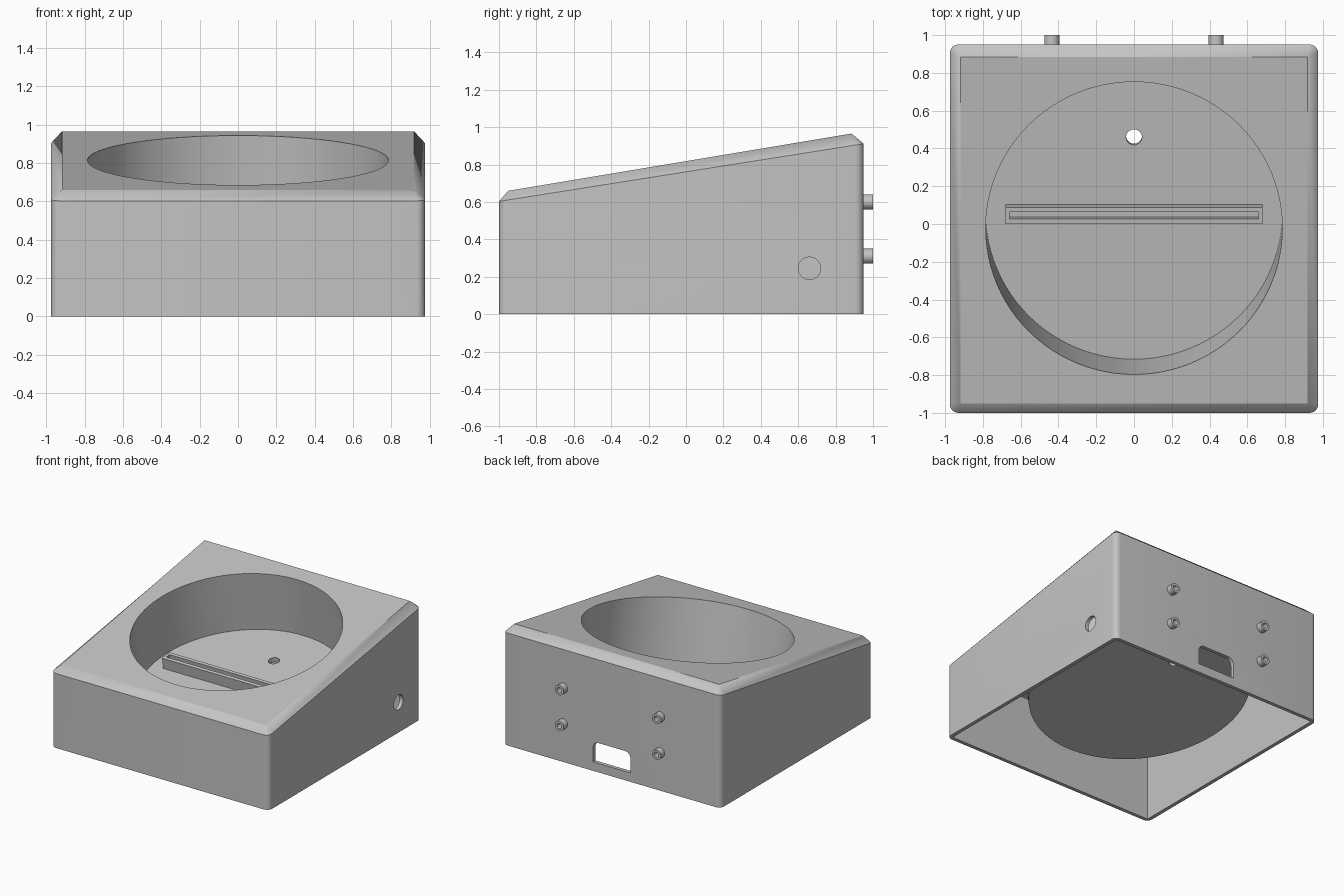
import bpy, bmesh, math
from mathutils import Matrix, Vector

if "Cube" in bpy.data.objects:
    bpy.data.objects.remove(bpy.data.objects["Cube"])

grey = bpy.data.materials.new("plain grey")
grey.use_nodes = True
colour = (0.55, 0.55, 0.55, 1)
grey.diffuse_color = colour
grey.node_tree.nodes["Principled BSDF"].inputs["Base Color"].default_value = colour

SLOPE = 1 / 6
TILT = math.atan(SLOPE)
DEPTH = 0.49


def top_z(y):
    return 0.818 + SLOPE * y


# Frame lying on the sloped top, centred on the dish
DISH = Matrix.Translation((0, -0.022, top_z(-0.022))) @ Matrix.Rotation(TILT, 4, 'X')


def finish(name, bm):
    bmesh.ops.remove_doubles(bm, verts=bm.verts, dist=1e-5)
    bmesh.ops.recalc_face_normals(bm, faces=bm.faces)
    mesh = bpy.data.meshes.new(name)
    bm.to_mesh(mesh)
    bm.free()
    mesh.materials.append(grey)
    obj = bpy.data.objects.new(name, mesh)
    bpy.context.collection.objects.link(obj)
    return obj


def box(name, lo, hi, frame=Matrix()):
    lo, hi = Vector(lo), Vector(hi)
    bm = bmesh.new()
    scale = Matrix.Diagonal((hi - lo).to_4d())
    scale[3][3] = 1
    bmesh.ops.create_cube(bm, size=1, matrix=frame @ Matrix.Translation((lo + hi) / 2) @ scale)
    return finish(name, bm)


def cylinder(name, radius, z0, z1, frame, sides=32):
    bm = bmesh.new()
    bmesh.ops.create_cone(bm, cap_ends=True, segments=sides, radius1=radius, radius2=radius,
                          depth=z1 - z0, matrix=frame @ Matrix.Translation((0, 0, (z0 + z1) / 2)))
    return finish(name, bm)


def loft(name, rings):
    bm = bmesh.new()
    loops = [[bm.verts.new(p) for p in ring] for ring in rings]
    for a, b in zip(loops, loops[1:]):
        for i in range(len(a)):
            j = (i + 1) % len(a)
            bm.faces.new((a[i], a[j], b[j], b[i]))
    bm.faces.new(loops[0])
    bm.faces.new(loops[-1])
    return finish(name, bm)


def ring(x, y0, y1, radius, height):
    pts = []
    corners = ((x, y1), (-x, y1), (-x, y0), (x, y0))
    for k, (cx, cy) in enumerate(corners):
        mx = cx - math.copysign(radius, cx)
        my = cy - (radius if cy == y1 else -radius)
        for s in range(7):
            a = math.pi / 2 * (k + s / 6)
            px, py = mx + radius * math.cos(a), my + radius * math.sin(a)
            pts.append((px, py, height(py)))
    return pts


def cut(target, cutter):
    mod = target.modifiers.new("cut", 'BOOLEAN')
    mod.operation = 'DIFFERENCE'
    mod.solver = 'EXACT'
    mod.object = cutter
    bpy.context.view_layer.objects.active = target
    bpy.ops.object.modifier_apply(modifier=mod.name)
    bpy.data.objects.remove(cutter)


# Wedge housing with rounded corners and a chamfered top
housing = loft("housing", [
    ring(0.975, -1, 0.95, 0.045, lambda y: 0),
    ring(0.975, -1, 0.95, 0.045, lambda y: 0.603 + 0.158 * (y + 1)),
    ring(0.918, -0.95, 0.885, 0, top_z)])

# Hollow underside, leaving the wall of the dish standing
cavity = loft("cavity", [
    ring(0.945, -0.97, 0.92, 0, lambda y: -0.1),
    ring(0.945, -0.97, 0.92, 0, lambda y: top_z(y) - 0.06)])
cut(cavity, cylinder("dish_shell", 0.83, -DEPTH - 0.04, 0.2, DISH, 96))
cut(housing, cavity)

# Round dish and its drain hole
cut(housing, cylinder("dish_space", 0.785, -DEPTH, 0.3, DISH, 96))
cut(housing, cylinder("floor_hole", 0.042, -0.7, -0.3, DISH @ Matrix.Translation((0, 0.407, 0))))

# Hole in the left wall
side = Matrix.Translation((0, 0.66, 0.245)) @ Matrix.Rotation(math.pi / 2, 4, 'Y')
cut(housing, cylinder("side_hole", 0.06, 0.9, 1.1, side))

# Cable opening in the back, with rounded upper corners
bm = bmesh.new()
bmesh.ops.create_cube(bm, size=1, matrix=Matrix.Translation((0, 0.94, 0.155))
                      @ Matrix.Diagonal((0.335, 0.2, 0.165, 1)))
upper = [e for e in bm.edges if all(v.co.z > 0.155 for v in e.verts)
         and abs(e.verts[0].co.x - e.verts[1].co.x) < 0.01]
bmesh.ops.bevel(bm, geom=upper, offset=0.05, segments=6, profile=0.5, affect='EDGES')
cut(housing, finish("cable_opening", bm))

# Slotted support rail across the dish floor
rail = box("support_rail", (-0.68, -0.045, -DEPTH - 0.01), (0.68, 0.045, -DEPTH + 0.09), DISH)
cut(rail, box("rail_slot", (-0.66, -0.017, -DEPTH + 0.03), (0.66, 0.019, 0), DISH))

# Four hollow pegs on the back
parts = [housing, rail]
for x, side_name in ((0.435, "left"), (-0.435, "right")):
    for z, level in ((0.6, "upper"), (0.31, "lower")):
        frame = Matrix.Translation((x, 0, z)) @ Matrix.Rotation(-math.pi / 2, 4, 'X')
        peg = cylinder(f"{level}_{side_name}_peg", 0.04, 0.93, 1.0, frame)
        cut(peg, cylinder("peg_bore", 0.021, 0.95, 1.1, frame))
        parts.append(peg)

# Smooth the round walls, keep the edges crisp
for obj in parts:
    bpy.ops.object.select_all(action='DESELECT')
    obj.select_set(True)
    bpy.context.view_layer.objects.active = obj
    bpy.ops.object.shade_smooth_by_angle(angle=math.radians(25))
